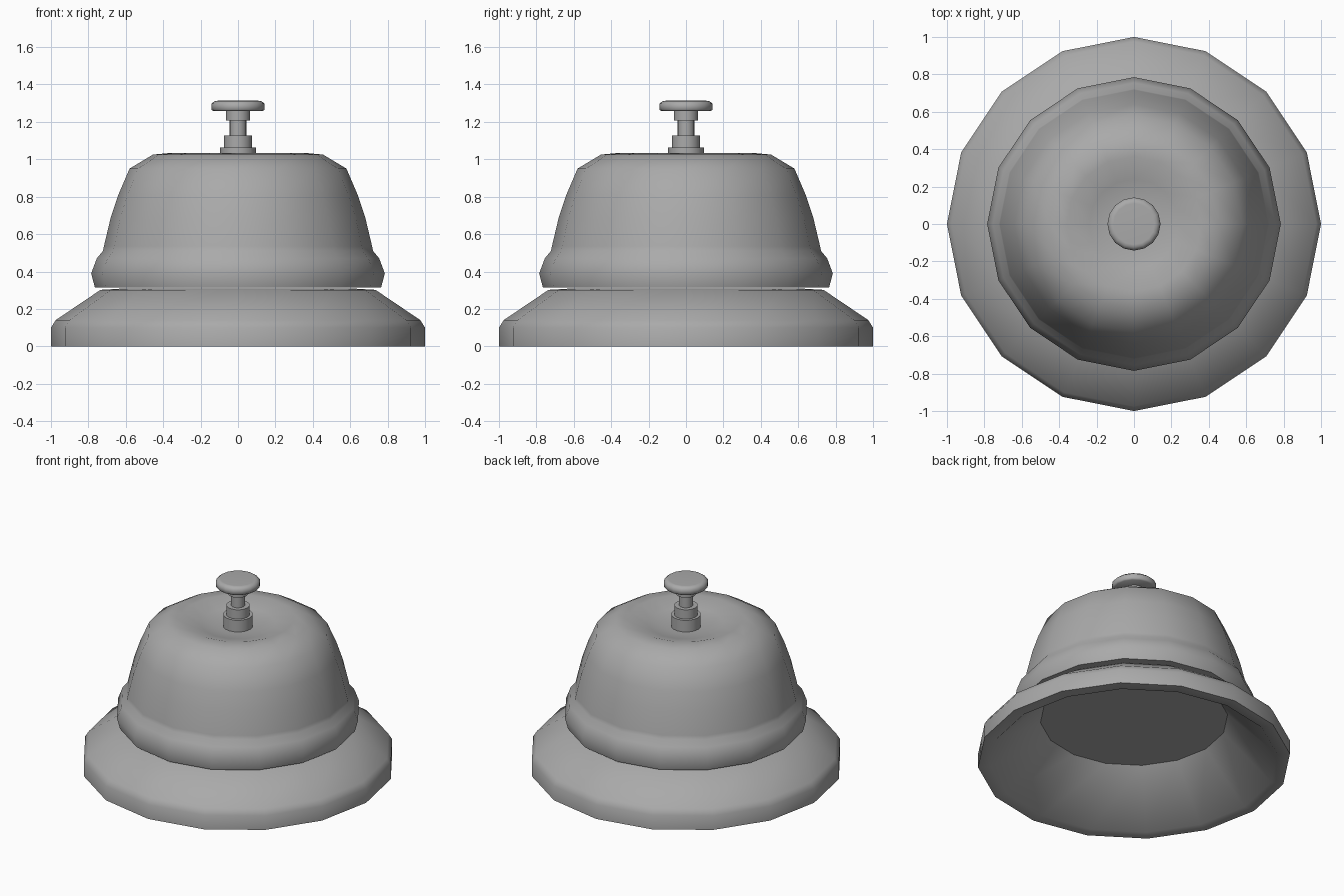
import bpy
import bmesh
import math

cube = bpy.data.objects.get("Cube")
if cube:
    bpy.data.objects.remove(cube, do_unlink=True)

metal = bpy.data.materials.new("grey metal")
metal.use_nodes = True
GREY = (0.4, 0.4, 0.4, 1)
metal.diffuse_color = GREY
metal.node_tree.nodes["Principled BSDF"].inputs["Base Color"].default_value = GREY


def lathe(name, profile, angle, sides=16):
    """Spin a (radius, height) profile around z."""
    bm = bmesh.new()
    verts = [bm.verts.new((r, 0, z)) for r, z in profile]
    edges = [bm.edges.new(pair) for pair in zip(verts, verts[1:])]
    bmesh.ops.spin(bm, geom=verts + edges, cent=(0, 0, 0), axis=(0, 0, 1),
                   angle=math.tau, steps=sides)
    bmesh.ops.remove_doubles(bm, verts=bm.verts, dist=0.0005)
    bmesh.ops.recalc_face_normals(bm, faces=bm.faces)
    # Normals must point away from the axis on the outermost wall
    outer = max(bm.faces, key=lambda f: f.calc_center_median().xy.length)
    if outer.normal.xy.dot(outer.calc_center_median().xy) < 0:
        bmesh.ops.reverse_faces(bm, faces=bm.faces)
    mesh = bpy.data.meshes.new(name)
    bm.to_mesh(mesh)
    bm.free()
    mesh.materials.append(metal)
    obj = bpy.data.objects.new(name, mesh)
    bpy.context.collection.objects.link(obj)
    bpy.ops.object.select_all(action='DESELECT')
    obj.select_set(True)
    bpy.context.view_layer.objects.active = obj
    bpy.ops.object.shade_smooth_by_angle(angle=math.radians(angle))


# Flared hollow stand: outer wall, top ring, sloping inner wall, flat foot
lathe("base", [(1, 0), (1, 0.1), (0.975, 0.14), (0.735, 0.302),
               (0.6, 0.31), (0.92, 0), (1, 0)], 50)

# Bell with a closed underside, a rolled rim and a dished crown
lathe("bell", [(0, 0.314), (0.765, 0.314), (0.785, 0.39), (0.755, 0.47),
               (0.722, 0.51), (0.717, 0.535), (0.68, 0.69), (0.64, 0.81),
               (0.58, 0.95), (0.455, 1.025), (0.36, 1.034), (0.24, 0.997),
               (0.13, 0.98), (0, 0.98)], 60)

# Stepped plunger stem
lathe("plunger_stem", [(0.095, 0.975), (0.095, 1.062), (0.075, 1.062),
                       (0.075, 1.127), (0.045, 1.127), (0.045, 1.207),
                       (0.065, 1.207), (0.065, 1.26)], 40)

# Push button
lathe("push_button", [(0, 1.258), (0.133, 1.258), (0.142, 1.266),
                      (0.142, 1.297), (0.124, 1.312), (0.11, 1.313),
                      (0, 1.313)], 60)
